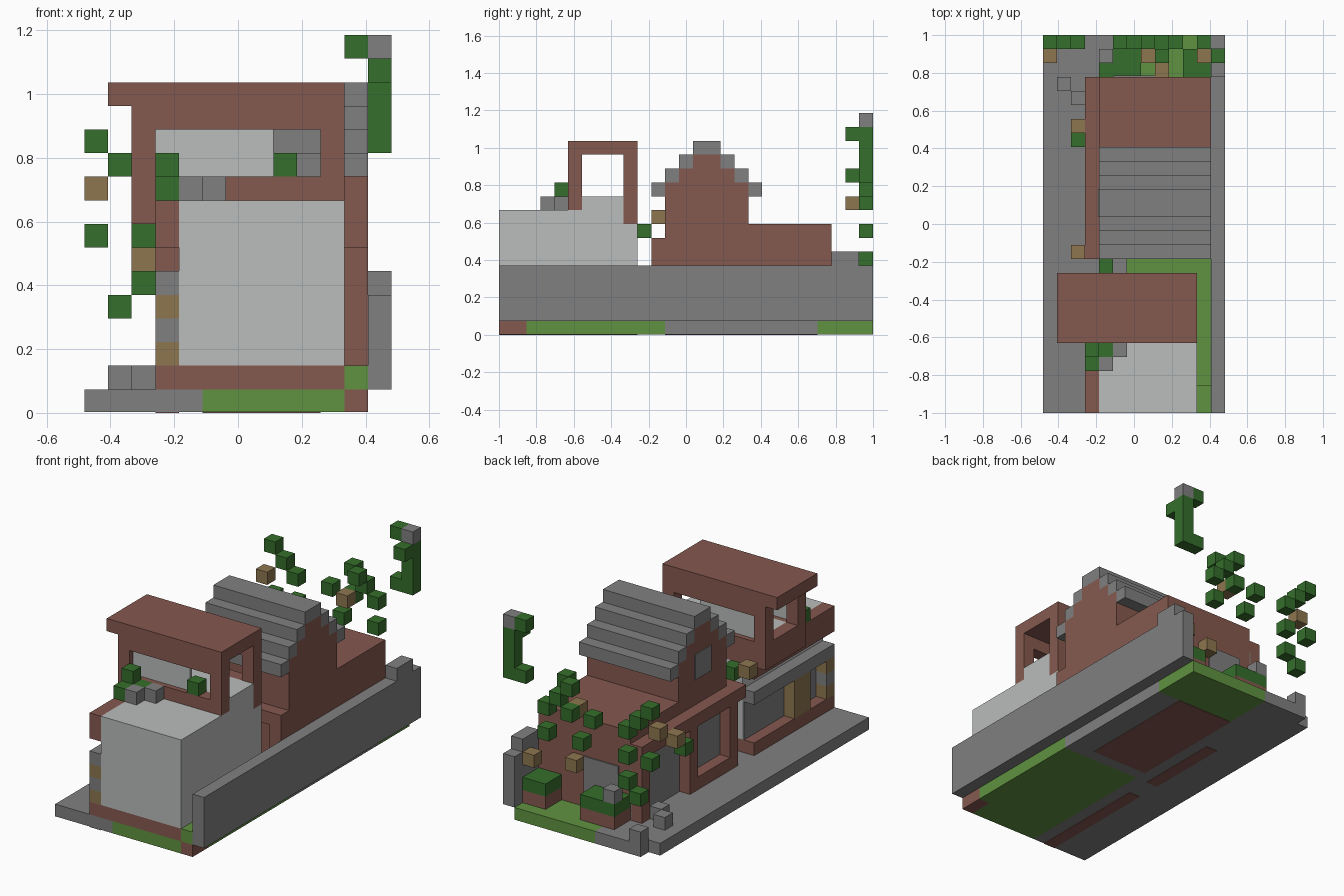
import bpy
import bmesh

cube = bpy.data.objects.get("Cube")
if cube:
    bpy.data.objects.remove(cube, do_unlink=True)

U = 2 / 27                 # edge of one block
CX, CY = 6.5, 13.5         # middle of the block grid


def material(name, r, g, b):
    m = bpy.data.materials.new(name)
    m.use_nodes = True
    m.diffuse_color = (r, g, b, 1)
    m.node_tree.nodes["Principled BSDF"].inputs["Base Color"].default_value = (r, g, b, 1)
    return m


brick = material("brick red", .235, .1, .078)
stone = material("stone grey", .216, .216, .216)
white = material("pale grey", .49, .51, .5)
leaf = material("leaf green", .036, .156, .025)
grass = material("grass green", .117, .29, .052)
wood = material("tan wood", .27, .18, .08)


def blocks(name, mat, *boxes):
    """One object from boxes given as x, y and z ranges in blocks."""
    bm = bmesh.new()
    for xr, yr, zr in boxes:
        lo, hi = zip(xr, yr, zr)
        made = bmesh.ops.create_cube(bm, size=1)["verts"]
        for v in made:
            p = [lo[i] if v.co[i] < 0 else hi[i] for i in range(3)]
            v.co = ((p[0] - CX) * U, (p[1] - CY) * U, p[2] * U)
    mesh = bpy.data.meshes.new(name)
    bm.to_mesh(mesh)
    bm.free()
    mesh.materials.append(mat)
    ob = bpy.data.objects.new(name, mesh)
    bpy.context.collection.objects.link(ob)
    return ob


def cells(name, mat, *spots):
    """Single blocks at grid places."""
    return blocks(name, mat, *[[(c, c + 1) for c in s] for s in spots])


# Ground slab
e = .04
slab = (e, 1)
blocks("paving", stone, ((0, 1), (0, 26), slab), ((1, 5), (0, 27), slab),
       ((5, 12), (12, 23), slab))
blocks("lawn", grass, ((5, 11), (0, 12), slab), ((11, 12), (2, 12), slab),
       ((5, 12), (23, 27), slab), ((11, 12), (0, 2), (1, 2)))
blocks("lawn_corner", brick, ((11, 12), (0, 2), slab))
blocks("underside_patches", brick, ((5, 10), (13, 23), (0, e)),
       ((3, 4), (12, 19), (0, e)), ((3, 4), (0, 10), (0, e)))

# Boundary wall
blocks("boundary_wall", stone, ((12, 13), (0, 27), (1, 5)),
       ((12, 13), (24, 26), (5, 6)))
cells("kerb_stones", stone, (1, 26, 1), (1, 23, 1), (2, 22, 1))

# Front block
blocks("front_plinth", brick, ((3, 11), (0, 10), (1, 2)))
blocks("front_block", white, ((4, 11), (0, 9), (2, 9)),
       ((4, 11), (9, 10), (2, 8)), ((3, 11), (6, 9), (9, 10)))
blocks("front_side_panel", stone, ((3.9, 4), (1, 10), (2, 5)))
blocks("front_side_beam", stone, ((3, 4), (0, 10), (5, 6)))
blocks("front_side_parapet", brick, ((3, 4), (0, 10), (7, 9)))
blocks("front_side_posts", wood, ((3, 4), (3, 5), (2, 5)))
cells("corner_post_wood", wood, (3, 0, 2), (3, 0, 4))
cells("corner_post_stone", stone, (3, 0, 3))

# Tower cabin: front and back walls with a window, open sides
for side, y, low in (("front", 5, 9), ("back", 9, 8)):
    yr = (y, y + 1)
    blocks(f"tower_{side}_wall", brick, ((2, 11), yr, (low, 10)),
           ((2, 11), yr, (12, 13)), ((2, 3), yr, (10, 12)),
           ((10, 11), yr, (10, 12)))
    blocks(f"tower_{side}_glass", white, ((3, 8), (y + .4, y + .6), (10, 12)))
blocks("tower_side_sill", brick, ((2, 3), (6, 9), (8, 10)), ((2, 3), (5, 6), (8, 9)))
blocks("tower_roof", brick, ((1, 11), (5, 10), (13, 14)))

# House body and stepped gable
body = (4, 12)
blocks("house_body", brick, (body, (12, 24), (1, 8)))
blocks("house_gable", brick, (body, (12, 18), (8, 11)),
       (body, (13, 17), (11, 12)), (body, (14, 16), (12, 13)))

# Stepped roof, mirrored about the ridge
ridge = 15
steps = []
for i in range(4):
    z = 13 - i
    if i == 0:
        steps.append((body, (ridge - 1, ridge + 1), (z, z + 1)))
    else:
        for y in (ridge - 1 - i, ridge + i):
            steps.append((body, (y, y + 1), (z, z + 1)))
blocks("house_roof", stone, *steps)

# House openings
blocks("gable_window", stone, ((3.92, 4), (14, 16), (9, 11)))
blocks("back_window", stone, ((5, 8), (24, 24.1), (2, 5)))
blocks("arcade_wall", stone, ((3.9, 4), (12, 24), (1, 6)))

# Arcade along the left of the house
blocks("arcade_beam", brick, ((3, 4), (11, 24), (6, 7)),
       ((4, 12), (11, 12), (6, 7)), ((11, 12), (11, 12), (1, 6)))
blocks("arcade_posts", brick, *[((3, 4), (y, y + 1), (1, 6)) for y in (12, 17, 23)])
blocks("arcade_step", brick, ((3, 4), (13, 17), (1, 2)))

# Back planters
for name, xr in (("left", (10, 12)), ("right", (4, 7))):
    blocks(f"planter_{name}", brick, (xr, (24, 26), (1, 2)))
    blocks(f"planter_{name}_hedge", leaf, (xr, (24, 26), (2, 3)))
cells("planter_stone", stone, (4, 25, 3))

# Climbing plants on the front block and in the yard
cells("ivy", leaf, (3, 3, 9), (4, 4, 9), (3, 4, 9), (3, 4, 10), (8, 5, 10),
      (4, 10, 7), (2, 19, 5))
cells("loose_stones", stone, (4, 3, 9), (5, 4, 9), (5, 10, 4))
cells("loose_wood", wood, (2, 11, 8), (2, 20, 6), (8, 24, 4), (11, 25, 4))

# Floating leaves behind the house
cells("leaves_right", leaf, (0, 26, 11), (1, 26, 10), (2, 26, 9), (0, 26, 7),
      (2, 26, 7), (2, 26, 5), (1, 26, 4))
cells("leaves_middle", leaf, (7, 26, 11), (8, 26, 10), (7, 26, 9), (8, 25, 11),
      (9, 26, 7), (6, 26, 7), (5, 26, 9), (9, 26, 9))
cells("leaves_left", leaf, (11, 26, 11), (12, 26, 11), (12, 26, 12), (12, 26, 13),
      (12, 26, 14), (12, 25, 14), (11, 26, 15))
cells("leaf_stone", stone, (12, 26, 15))
cells("leaf_wood", wood, (0, 25, 9), (7, 25, 9))
